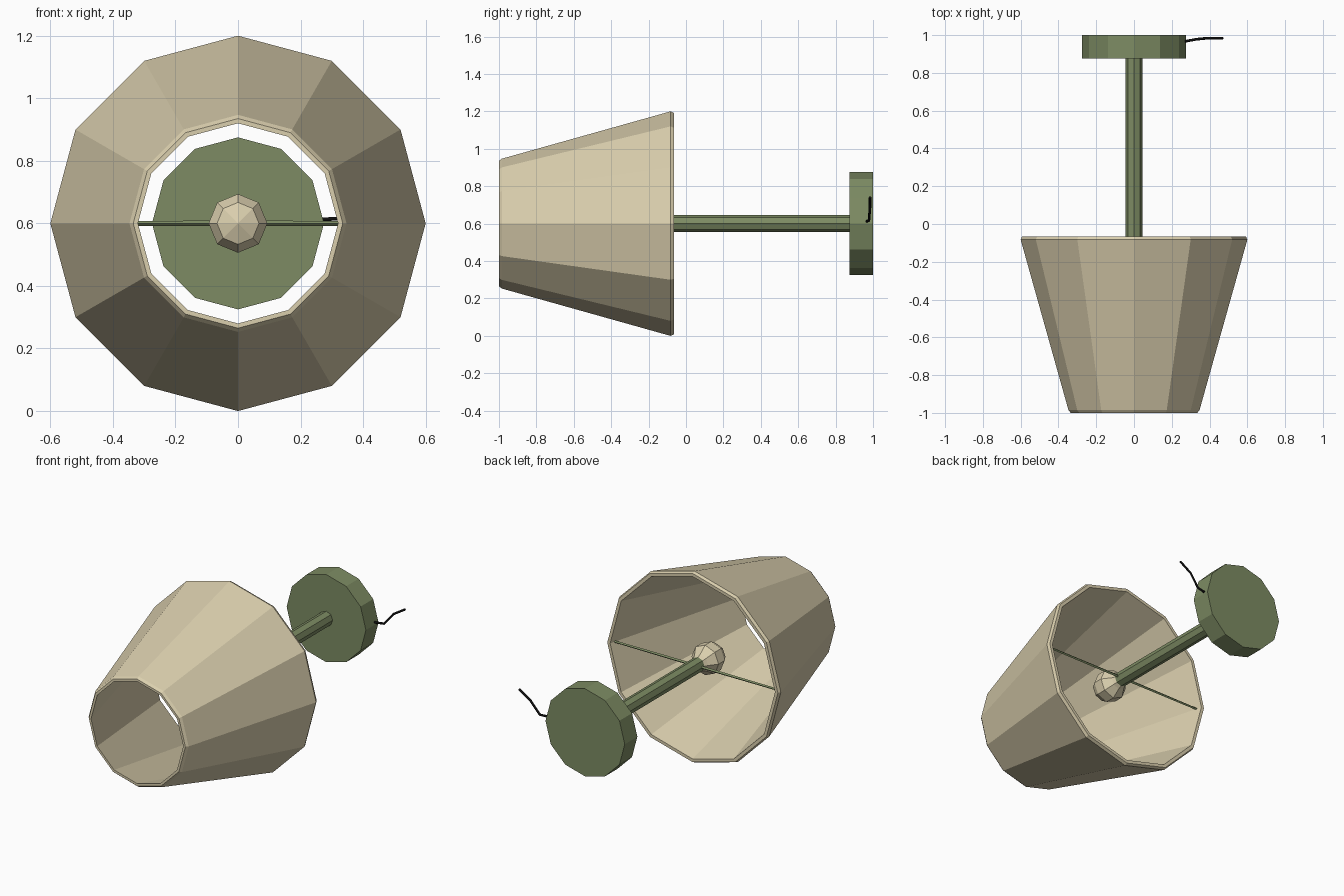
import bpy, bmesh, math
from mathutils import Vector

cube = bpy.data.objects.get("Cube")
if cube:
    bpy.data.objects.remove(cube, do_unlink=True)

AXIS_Z = 0.6


def material(name, rgb):
    m = bpy.data.materials.new(name)
    m.use_nodes = True
    color = (*rgb, 1)
    m.diffuse_color = color
    m.node_tree.nodes["Principled BSDF"].inputs["Base Color"].default_value = color
    return m


cream = material("cream", (0.70, 0.62, 0.42))
green = material("sage green", (0.205, 0.26, 0.125))
black = material("black", (0.005, 0.005, 0.005))


def finish(bm, name, mat):
    bmesh.ops.remove_doubles(bm, verts=bm.verts, dist=0.0001)
    bmesh.ops.recalc_face_normals(bm, faces=bm.faces)
    me = bpy.data.meshes.new(name)
    bm.to_mesh(me)
    bm.free()
    me.materials.append(mat)
    ob = bpy.data.objects.new(name, me)
    bpy.context.collection.objects.link(ob)
    return ob


def lathe(name, profile, sides, mat, closed=False):
    """Turn a (radius, y) profile around the lamp's lengthwise axis."""
    bm = bmesh.new()
    rings = []
    for r, y in profile:
        ring = []
        for i in range(sides):
            a = 2 * math.pi * i / sides
            ring.append(bm.verts.new((r * math.cos(a), y, AXIS_Z + r * math.sin(a))))
        rings.append(ring)
    pairs = list(zip(rings, rings[1:]))
    if closed:
        pairs.append((rings[-1], rings[0]))
    else:
        bm.faces.new(rings[0])
        bm.faces.new(rings[-1])
    for a, b in pairs:
        for i in range(sides):
            j = (i + 1) % sides
            bm.faces.new((a[i], a[j], b[j], b[i]))
    return finish(bm, name, mat)


# Tapered hollow shade with chamfered rims
lathe("lampshade", [(0.335, -1.0), (0.347, -0.985), (0.6, -0.083), (0.592, -0.065),
                    (0.572, -0.065), (0.320, -1.0)], 12, cream, closed=True)

# Base disc and stem
lathe("base", [(0.275, 0.875), (0.275, 1.0)], 12, green)
lathe("stem", [(0.045, -0.13), (0.045, 0.88)], 8, green)

# Faceted bulb with a narrow neck
lathe("bulb", [(0.04, -0.11), (0.055, -0.14), (0.094, -0.19), (0.094, -0.25),
               (0.067, -0.295), (0.001, -0.32)], 8, cream)

# Thin struts holding the shade
for side, label in ((1, "left"), (-1, "right")):
    bm = bmesh.new()
    bmesh.ops.create_cone(bm, cap_ends=True, segments=4, radius1=0.009,
                          radius2=0.007, depth=0.58)
    for v in bm.verts:
        x, y, z = v.co
        v.co = (side * (z + 0.29), y - 0.1, AXIS_Z + x)
    finish(bm, label + "_strut", green)

# Power cord
curve = bpy.data.curves.new("cord", "CURVE")
curve.dimensions = "3D"
curve.bevel_depth = 0.007
curve.bevel_resolution = 1
curve.use_fill_caps = True
path = [(0.26, 0.965, 0.612), (0.33, 0.978, 0.616), (0.39, 0.984, 0.69), (0.47, 0.984, 0.74)]
spline = curve.splines.new("POLY")
spline.points.add(len(path) - 1)
for p, co in zip(spline.points, path):
    p.co = (*co, 1)
curve.materials.append(black)
cord = bpy.data.objects.new("cord", curve)
bpy.context.collection.objects.link(cord)
